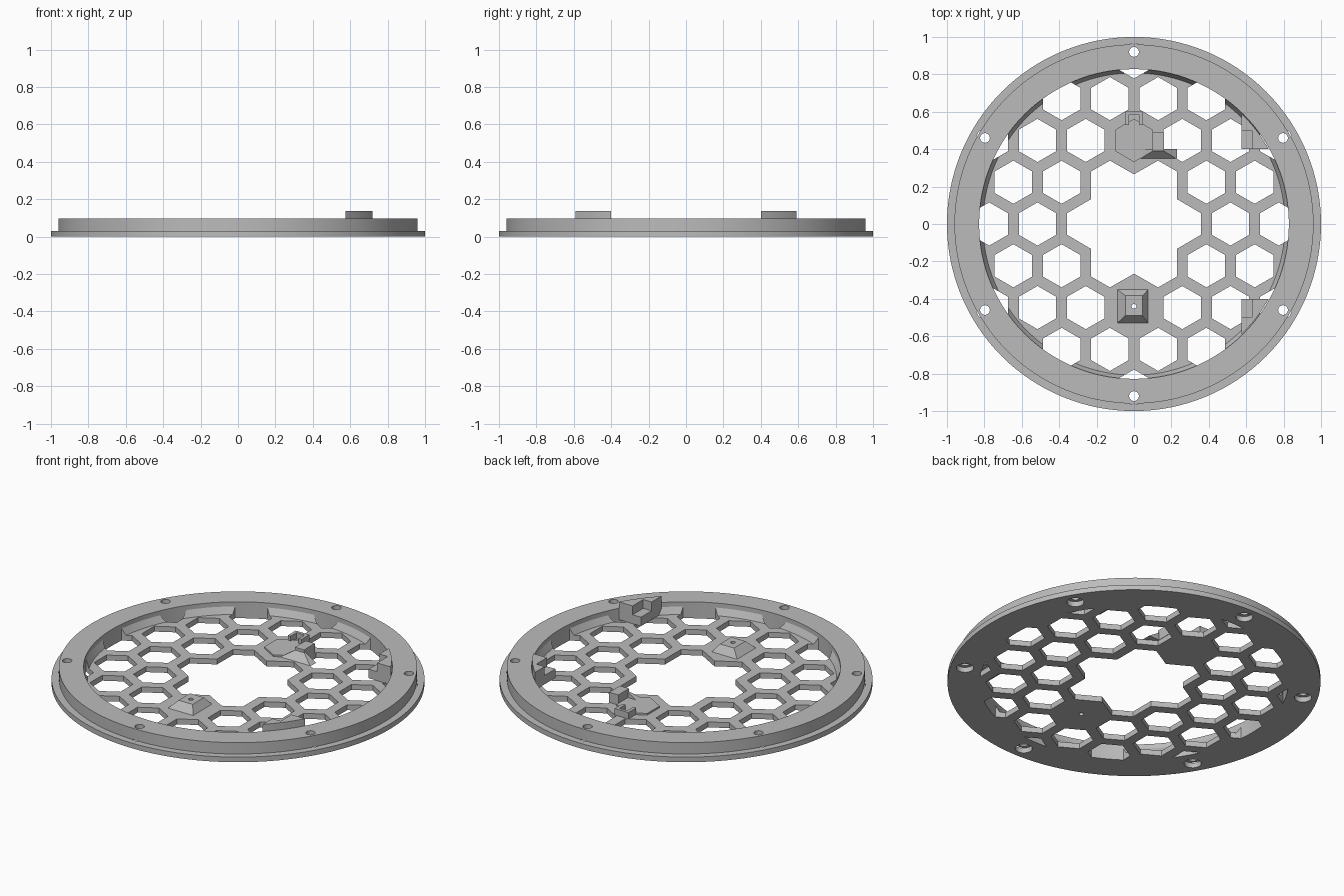
import bpy, bmesh, math
from math import cos, sin, pi, radians

cube = bpy.data.objects.get("Cube")
if cube:
    bpy.data.objects.remove(cube, do_unlink=True)

grey = bpy.data.materials.new("plain grey")
grey.use_nodes = True
grey.diffuse_color = (0.5, 0.5, 0.5, 1)
grey.node_tree.nodes["Principled BSDF"].inputs["Base Color"].default_value = (0.5, 0.5, 0.5, 1)

PITCH, HEX_R, FLOOR, TOP, INNER = 0.258, 0.1155, 0.032, 0.097, 0.828
ROW = PITCH * math.sqrt(3) / 2


def finish(name, bm):
    bmesh.ops.recalc_face_normals(bm, faces=bm.faces)
    mesh = bpy.data.meshes.new(name)
    bm.to_mesh(mesh)
    bm.free()
    mesh.materials.append(grey)
    ob = bpy.data.objects.new(name, mesh)
    bpy.context.collection.objects.link(ob)
    return ob


def add_loft(bm, low, high, z0, z1):
    """Closed solid between two outlines with equal point counts."""
    a = [bm.verts.new((x, y, z0)) for x, y in low]
    b = [bm.verts.new((x, y, z1)) for x, y in high]
    bm.faces.new(a[::-1])
    bm.faces.new(b)
    for i in range(len(a)):
        j = (i + 1) % len(a)
        bm.faces.new((a[i], a[j], b[j], b[i]))


def loft(name, low, high, z0, z1):
    bm = bmesh.new()
    add_loft(bm, low, high, z0, z1)
    return finish(name, bm)


def rect(x0, x1, y0, y1):
    return [(x0, y0), (x1, y0), (x1, y1), (x0, y1)]


def ngon(cx, cy, r, n, start=0.0):
    return [(cx + r * cos(start + 2 * pi * i / n), cy + r * sin(start + 2 * pi * i / n))
            for i in range(n)]


def lathe(name, profile, closed, steps=128):
    bm = bmesh.new()
    vs = [bm.verts.new((r, 0, z)) for r, z in profile]
    es = [bm.edges.new(p) for p in zip(vs, vs[1:])]
    if closed:
        es.append(bm.edges.new((vs[-1], vs[0])))
    bmesh.ops.spin(bm, geom=vs + es, cent=(0, 0, 0), axis=(0, 0, 1),
                   angle=2 * pi, steps=steps, use_merge=True)
    bmesh.ops.remove_doubles(bm, verts=bm.verts, dist=0.0001)
    return finish(name, bm)


def activate(ob):
    bpy.ops.object.select_all(action='DESELECT')
    ob.select_set(True)
    bpy.context.view_layer.objects.active = ob


def cut(ob, cutter):
    activate(ob)
    mod = ob.modifiers.new("cut", 'BOOLEAN')
    mod.operation, mod.solver, mod.object = 'DIFFERENCE', 'EXACT', cutter
    bpy.ops.object.modifier_apply(modifier=mod.name)
    bpy.data.objects.remove(cutter, do_unlink=True)


def smooth(ob):
    activate(ob)
    bpy.ops.object.shade_smooth_by_angle(angle=radians(25))


# Stepped outer ring with six counterbored screw holes
ring = lathe("outer_ring", [(INNER, 0), (1, 0), (1, 0.03), (0.96, 0.03), (0.96, TOP), (INNER, TOP)], True)
for radius, z0, z1 in ((0.026, -0.1, 0.2), (0.046, -0.1, 0.03)):
    bm = bmesh.new()
    for k in range(6):
        a = radians(30 + 60 * k)
        hole = ngon(0.92 * cos(a), 0.92 * sin(a), radius, 24)
        add_loft(bm, hole, hole, z0, z1)
    cut(ring, finish("screw_cutter", bm))
smooth(ring)

# Honeycomb plate with a sloped rim, opened in the middle by a six-lobed star
plate = lathe("honeycomb_plate", [(0, 0), (INNER, 0), (INNER, 0.07), (0.808, FLOOR), (0, FLOOR)], False)
bm = bmesh.new()
for row in range(-4, 5):
    for col in range(-5, 6):
        x, y = (col + 0.5 * (row % 2)) * PITCH, row * ROW
        filled = abs(x) < 0.01 and abs(row) == 2
        if 0.3 < math.hypot(x, y) < 0.92 and not filled:
            cell = ngon(x, y, HEX_R, 6, pi / 6)
            add_loft(bm, cell, cell, -0.1, 0.2)
star = []
for k in range(6):
    a = k * pi / 3
    for px, py in ((PITCH + 0.1, -HEX_R / 2), (PITCH + 0.1, HEX_R / 2), (0.23, 0.133)):
        star.append((px * cos(a) - py * sin(a), px * sin(a) + py * cos(a)))
add_loft(bm, star, star, -0.1, 0.2)
cut(plate, finish("honeycomb_cutter", bm))

# Tapered boss at the front, with a pin hole through the plate
boss = loft("front_boss", rect(-0.09, 0.077, -0.53, -0.35),
            rect(-0.046, 0.046, -0.49, -0.383), FLOOR - 0.002, 0.075)
for ob in (boss, plate):
    pin = ngon(0, -0.44, 0.013, 16)
    cut(ob, loft("pin_cutter", pin, pin, -0.1, 0.2))
smooth(plate)

# Raised pad at the back with a small U-shaped catch
pad = ngon(0, 2 * ROW, HEX_R, 6, pi / 6)
loft("back_pad", pad, pad, FLOOR - 0.002, 0.042)
catch = [(-0.045, 0.53), (-0.045, 0.603), (0.045, 0.603), (0.045, 0.53),
         (0.026, 0.53), (0.026, 0.586), (-0.026, 0.586), (-0.026, 0.53)]
loft("back_catch", catch, catch, FLOOR - 0.002, 0.07)

# Upright block beside the pad, with a sloped foot
block = rect(0.1, 0.16, 0.39, 0.49)
loft("back_block", block, block, FLOOR - 0.002, 0.092)
loft("back_block_foot", rect(0.03, 0.23, 0.347, 0.4), rect(0.1, 0.16, 0.39, 0.4), FLOOR - 0.002, 0.075)

# Two mirrored corner brackets against the ring, each with a square notch
a0, a1 = math.atan2(0.4, 0.72), math.atan2(0.59, 0.575)
for name, side in (("back_bracket", 1), ("front_bracket", -1)):
    outline = [(0.575, 0.4)]
    for i in range(9):
        a = a0 + (a1 - a0) * i / 8
        outline.append((0.824 * cos(a), 0.824 * sin(a)))
    outline = [(x, side * y) for x, y in outline]
    bracket = loft(name, outline, outline, FLOOR, 0.137)
    ys = sorted((side * 0.3, side * 0.5))
    notch = rect(0.5, 0.63, *ys)
    cut(bracket, loft("notch_cutter", notch, notch, 0.085, 0.2))
